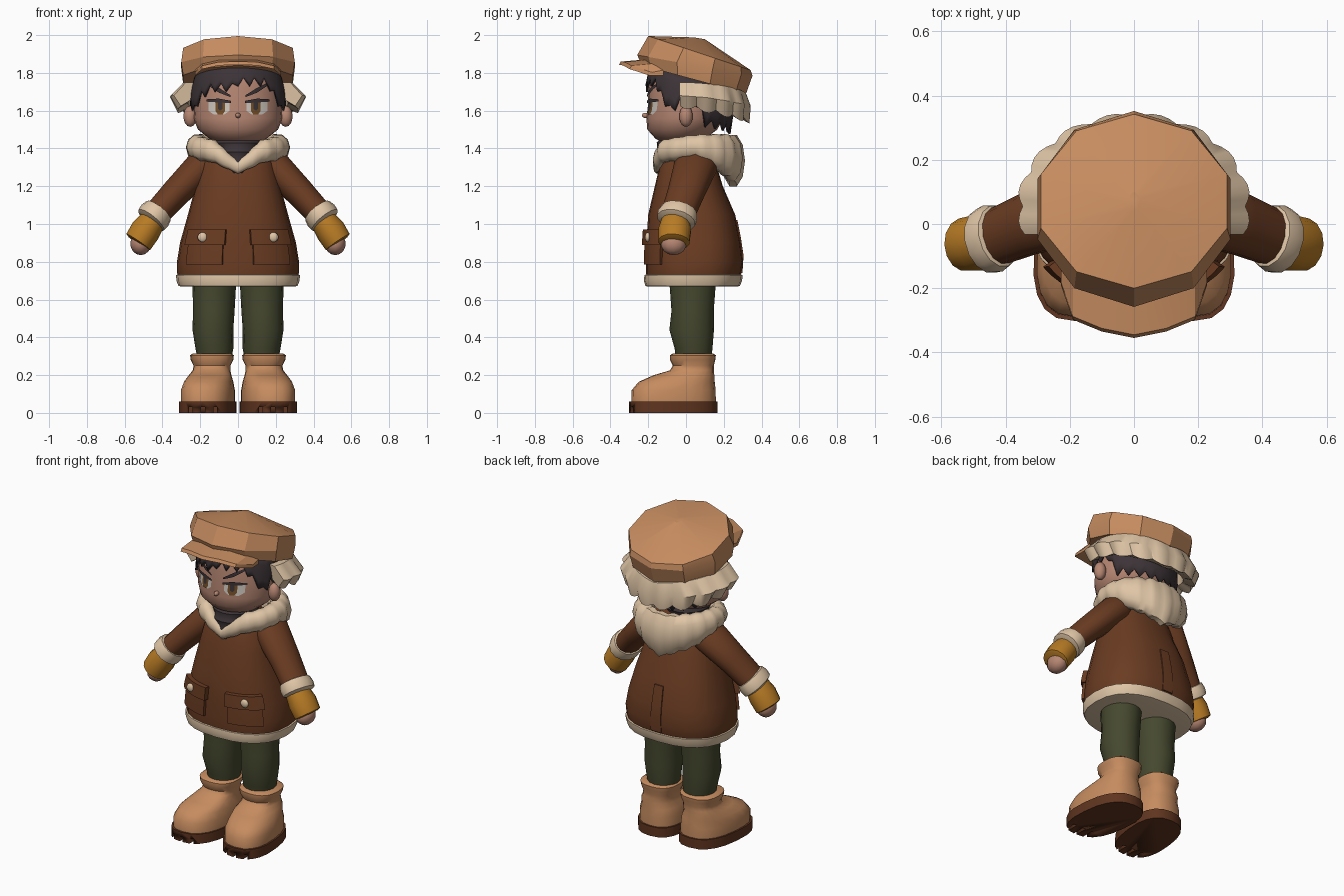
import bpy, bmesh, math
from mathutils import Vector, Matrix

if "Cube" in bpy.data.objects:
    bpy.data.objects.remove(bpy.data.objects["Cube"], do_unlink=True)


def material(name, r, g, b):
    m = bpy.data.materials.new(name)
    m.use_nodes = True
    m.diffuse_color = (r, g, b, 1)
    m.node_tree.nodes["Principled BSDF"].inputs["Base Color"].default_value = (r, g, b, 1)
    return m


TAN = material("tan leather", .56, .26, .115)
CREAM = material("cream fleece", .74, .56, .38)
SKIN = material("skin", .47, .24, .17)
HAIR = material("dark hair", .045, .033, .038)
COAT = material("brown coat", .145, .045, .016)
SOLE = material("sole brown", .115, .035, .014)
GREEN = material("olive trousers", .06, .065, .028)
MUSTARD = material("mustard wool", .48, .2, .018)
AMBER = material("amber iris", .17, .075, .02)
WHITE = material("eye white", .6, .55, .5)


def finish(name, bm, mat, mirror=False, angle=40):
    bmesh.ops.recalc_face_normals(bm, faces=bm.faces)
    me = bpy.data.meshes.new(name)
    bm.to_mesh(me)
    bm.free()
    ob = bpy.data.objects.new(name, me)
    bpy.context.collection.objects.link(ob)
    me.materials.append(mat)
    bpy.ops.object.select_all(action='DESELECT')
    ob.select_set(True)
    bpy.context.view_layer.objects.active = ob
    bpy.ops.object.shade_smooth_by_angle(angle=math.radians(angle))
    if mirror:
        ob.modifiers.new("mirror", 'MIRROR')
    return ob


def loft(name, rings, mat, mirror=False, angle=40, loop=False, wrap=True, caps=True):
    """Skin a list of equal rings; loop joins last to first, wrap closes each ring."""
    bm = bmesh.new()
    rows = [[bm.verts.new(p) for p in ring] for ring in rings]
    n = len(rows[0])
    pairs = list(zip(rows, rows[1:])) + ([(rows[-1], rows[0])] if loop else [])
    for a, b in pairs:
        for i in range(n if wrap else n - 1):
            j = (i + 1) % n
            bm.faces.new((a[i], a[j], b[j], b[i]))
    if caps and wrap and not loop:
        bm.faces.new(rows[0])
        bm.faces.new(rows[-1])
    return finish(name, bm, mat, mirror, angle)


def interp(table, t):
    """Linear lookup in rows whose first entry is the key."""
    t = min(max(t, table[0][0]), table[-1][0])
    for a, b in zip(table, table[1:]):
        if t <= b[0]:
            k = (t - a[0]) / (b[0] - a[0])
            return [u + (v - u) * k for u, v in zip(a[1:], b[1:])]


def oval(a, z, cy, rx, ry, p=2.0, cx=0):
    """Point on a superellipse; angle 0 faces the front."""
    s, c = math.sin(a), -math.cos(a)
    f = lambda v: math.copysign(abs(v) ** (2 / p), v)
    return Vector((cx + rx * f(s), cy + ry * f(c), z))


def ring(z, cy, rx, ry, p=2.0, cx=0, n=24):
    return [oval(math.tau * i / n, z, cy, rx, ry, p, cx) for i in range(n)]


def tube(name, points, mat, flat=1.2, n=14):
    """Mirrored limb section along (x, y, z, radius) points, deeper than wide."""
    d = (Vector(points[-1][:3]) - Vector(points[0][:3])).normalized()
    u = d.cross(Vector((0, 1, 0))).normalized()
    v = u.cross(d)
    rings = [[Vector(q[:3]) + (u * math.cos(math.tau * i / n) + v * flat * math.sin(math.tau * i / n)) * q[3]
              for i in range(n)] for q in points]
    return loft(name, rings, mat, True, 50)


def ball(name, loc, size, mat, mirror=False, seg=12):
    bm = bmesh.new()
    bmesh.ops.create_uvsphere(bm, u_segments=seg, v_segments=seg // 2 + 1, radius=1,
                              matrix=Matrix.Translation(loc) @ Matrix.Diagonal((*size, 1)))
    return finish(name, bm, mat, mirror, 60)


# Coat: body, fleece hem, pockets
body = [(.67, .035, .305, .24), (.74, .04, .322, .253), (.80, .045, .323, .258), (.9, .04, .307, .25),
        (1.05, .03, .265, .23), (1.2, .015, .225, .18), (1.35, .01, .185, .14), (1.42, .01, .12, .1)]
loft("coat_body", [ring(*r, p=2.4) for r in body], COAT)
loft("coat_hem", [ring(z, cy, x, y, 2.4) for z, cy, x, y in
                  [(.668, .035, .295, .235), (.672, .035, .315, .25), (.7, .037, .326, .26),
                   (.73, .04, .328, .26), (.735, .04, .31, .24)]], CREAM)


def body_point(a, z, off):
    cy, rx, ry = interp(body, z)
    return oval(a, z, cy, rx + off, ry + off, 2.4)


def coat_patch(name, a0, a1, z0, z1, off, mirror=True):
    angles = [math.radians(a0 + (a1 - a0) * i / 6) for i in range(7)]
    rings = []
    for k in range(4):
        z = z0 + (z1 - z0) * k / 3
        rings.append([body_point(a, z, off) for a in angles] + [body_point(a, z, -.01) for a in reversed(angles)])
    loft(name, rings, COAT, mirror, 30)


coat_patch("pocket", 11, 52, .785, .93, .014)
coat_patch("pocket_flap", 9, 55, .89, .97, .026)
coat_patch("back_vent", 176, 184, .74, 1.02, .006, False)
ball("pocket_button", body_point(math.radians(31), .93, .028), (.026, .014, .026), CREAM, True)

# Sleeves, cuffs, mittens, fingertips
tube("sleeve", [(.08, .05, 1.37, .055), (.19, .05, 1.305, .09), (.33, 0, 1.165, .077), (.44, -.045, 1.045, .07)], COAT, 1.28)
tube("cuff", [(.415, -.035, 1.075, .06), (.42, -.037, 1.07, .082), (.44, -.045, 1.045, .09),
              (.46, -.052, 1.02, .087), (.468, -.055, 1.01, .06)], CREAM)
tube("mitten", [(.45, -.055, 1.02, .068), (.49, -.06, .965, .08), (.528, -.064, .905, .076), (.532, -.065, .9, .06)], MUSTARD, 1.1)
ball("fingertips", (.515, -.065, .895), (.055, .068, .06), SKIN, True)

# Trousers
loft("trouser_leg", [ring(z, cy, rx, ry, 2, cx, 16) for z, cx, cy, rx, ry in
                     [(.29, .125, .04, .09, .095), (.34, .125, .04, .1, .1), (.44, .133, .03, .108, .118),
                      (.54, .128, .035, .11, .112), (.72, .125, .035, .117, .125)]], GREEN, True, 60)


# Boots with toes turned slightly outward
def boot_ring(z, y0, y1, x0, x1):
    pts = ring(z, (y0 + y1) / 2, (x1 - x0) / 2, (y1 - y0) / 2, 2.5, (x0 + x1) / 2, 20)
    for p in pts:
        p.x -= .1 * (p.y + .07) if z < .2 else 0
    return pts


loft("boot", [boot_ring(*r) for r in
              [(.055, -.29, .158, .02, .3), (.12, -.288, .157, .02, .3), (.165, -.25, .152, .03, .285),
               (.2, -.17, .15, .035, .26), (.225, -.085, .147, .04, .24), (.25, -.07, .147, .04, .235),
               (.28, -.085, .155, .025, .25), (.305, -.085, .158, .022, .254), (.314, -.07, .145, .035, .24)]],
     TAN, True, 45)
sole = loft("boot_sole", [boot_ring(z, -.302, .168, .012, .31) for z in (0, .06)], SOLE, False, 40)
for i in range(3):
    bm = bmesh.new()
    bmesh.ops.create_cube(bm, size=1, matrix=Matrix.Translation((.12 + .065 * i, -.32, 0)) @ Matrix.Diagonal((.02, .2, .06, 1)))
    cutter = finish("tread_cutter_%d" % (i + 1), bm, SOLE)
    cutter.hide_render = True
    cutter.hide_set(True)
    cut = sole.modifiers.new("groove", 'BOOLEAN')
    cut.operation, cut.object = 'DIFFERENCE', cutter
sole.modifiers.new("mirror", 'MIRROR')

# Scarf and fleece hood collar
loft("scarf", [ring(z, cy, r, d) for z, cy, r, d in
               [(1.27, -.05, .05, .11), (1.33, -.03, .1, .135), (1.35, -.03, .1, .128), (1.38, -.025, .125, .142),
                (1.4, -.02, .12, .133), (1.43, -.015, .135, .14), (1.46, -.01, .12, .12)]], HAIR)
# columns: degrees, centre height, half height, half thickness
collar = [(0, 1.30, .035, .022), (35, 1.385, .062, .05), (90, 1.41, .066, .062), (130, 1.375, .105, .065), (180, 1.335, .14, .06)]
rings = []
for i in range(60):
    deg = i * 6
    a = math.radians(deg)
    cz, h, t = interp(collar, min(deg, 360 - deg))
    puff = .84 + .2 * abs(math.sin(a * 9 + 1.57))
    out = Vector((math.sin(a), -math.cos(a), 0))
    centre = Vector((.215 * out.x, .05 + .2 * out.y, cz))
    rings.append([centre + out * t * puff * math.cos(b) + Vector((0, 0, h * (.5 + puff / 2) * math.sin(b)))
                  for b in (math.tau * k / 10 for k in range(10))])
loft("hood_collar", rings, CREAM, angle=50, loop=True)

# Head, ears, nose
head = [(1.42, -.03, .06, .06), (1.45, -.03, .15, .13), (1.5, -.02, .212, .185), (1.56, -.005, .236, .205),
        (1.64, 0, .232, .2), (1.72, 0, .225, .2), (1.79, 0, .205, .185), (1.84, 0, .175, .16)]
loft("head", [ring(*r) for r in head], SKIN, angle=60)
ball("ear", (.253, 0, 1.57), (.036, .036, .056), SKIN, True)
ball("nose", (0, -.212, 1.575), (.014, .022, .014), SKIN)

# Hair shell with a jagged lower edge: degrees, edge height
fringe = [(0, 1.73), (40, 1.73), (55, 1.65), (70, 1.57), (80, 1.63), (105, 1.62), (120, 1.51), (180, 1.475)]
levels = [[] for _ in range(5)]
for i in range(48):
    deg = i * 7.5
    a = math.radians(deg)
    edge = interp(fringe, min(deg, 360 - deg))[0] + (.045 if i % 2 else 0)
    edge -= .03 if 310 < deg < 358 else 0
    top = 1.785 + .06 * math.cos(a)
    back = max(0, -math.cos(a))
    for k, level in enumerate(levels):
        z = edge + (top - edge) * k / 4
        cy, rx, ry = interp(head, max(z, 1.53))
        level.append(oval(a, z, cy, rx + .022, ry + .018 + .035 * back))
shell = loft("hair", levels, HAIR, angle=25, caps=False)
solid = shell.modifiers.new("thickness", 'SOLIDIFY')
solid.thickness = .012


# Painted face details as thin strips on the head surface
def face_strip(name, columns, off, mat):
    def on_face(x, z):
        cy, rx, ry = interp(head, z)
        return Vector((x, cy - ry * math.sqrt(1 - (x / rx) ** 2) - off, z))
    steps = [columns[0][0] + (columns[-1][0] - columns[0][0]) * i / 8 for i in range(9)]
    rows = [[on_face(x, z0 + (z1 - z0) * k / 3) for k in range(4)] for x in steps for z0, z1 in [interp(columns, x)]]
    loft(name, rows, mat, True, 60, wrap=False)


face_strip("eye_white", [(.045, 1.6, 1.65), (.07, 1.58, 1.65), (.13, 1.58, 1.65), (.157, 1.6, 1.65)], .003, WHITE)
face_strip("iris", [(.068, 1.6, 1.65), (.08, 1.58, 1.65), (.108, 1.58, 1.65), (.12, 1.6, 1.65)], .005, AMBER)
face_strip("pupil", [(.082, 1.61, 1.65), (.094, 1.6, 1.65), (.106, 1.61, 1.65)], .007, HAIR)
face_strip("eyelid", [(.038, 1.64, 1.652), (.1, 1.643, 1.664), (.168, 1.648, 1.66)], .009, HAIR)
face_strip("eyebrow", [(.04, 1.672, 1.682), (.1, 1.695, 1.72), (.16, 1.735, 1.75)], .009, HAIR)

# Fleece ear flaps around the sides and back: degrees, bottom height
rings = []
for i in range(49):
    deg = 72 + 216 * i / 48
    a = math.radians(deg)
    side = min(deg, 360 - deg)
    low, mid = interp([(72, 1.615, 1.68), (100, 1.59, 1.67), (140, 1.55, 1.64), (180, 1.525, 1.62)], side)
    puff = .95 + .05 * abs(math.sin(a * 8))
    top = 1.75 - .05 * (1 - math.cos(math.radians(side - 72)))
    rings.append([oval(a, top, .05, .25, .24), oval(a, top, .05, .29, .27),
                  oval(a, mid, .055, .365 * puff, .292 * puff),
                  oval(a, low + .025 * (1 - puff) * 20, .055, .325 * puff, .285 * puff),
                  oval(a, low + .04, .05, .265, .22)])
loft("fleece_flaps", rings, CREAM, angle=35)


# Faceted cap and visor
def tilted(y0, z0, y1, z1, rx):
    pts = ring(0, (y0 + y1) / 2, rx, (y1 - y0) / 2, n=10)
    for p in pts:
        p.z = z0 + (z1 - z0) * (p.y - y0) / (y1 - y0)
    return pts


loft("cap", [tilted(-.235, 1.84, .318, 1.69, .305), tilted(-.258, 1.895, .352, 1.785, .316),
             tilted(-.2, 1.995, .342, 1.815, .305), tilted(.04, 1.988, .1, 1.978, .02)], TAN, angle=22)
half = [(0, -.355, -.2, 1.842), (.1, -.335, -.2, 1.84), (.19, -.298, -.16, 1.82), (.228, -.19, -.12, 1.785)]
visor = [(-x, a, b, z) for x, a, b, z in reversed(half[1:])] + half
loft("cap_visor", [[(x, a, z), (x, a + .01, z + .018), (x, b, z + .03), (x, b, z)] for x, a, b, z in visor], TAN, angle=25)
